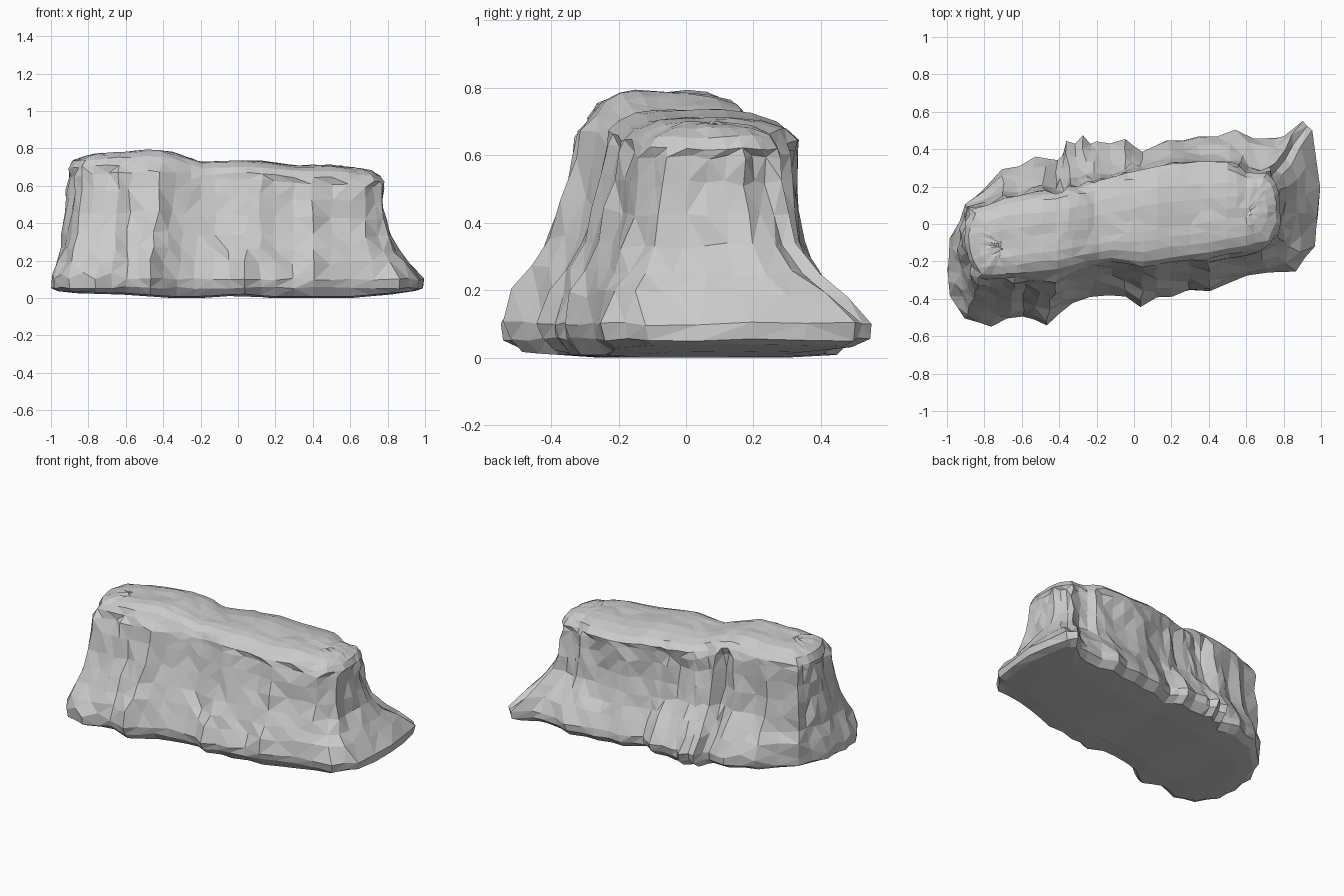
import bpy, bmesh, random
from mathutils import Vector

if "Cube" in bpy.data.objects:
    bpy.data.objects.remove(bpy.data.objects["Cube"])

random.seed(4)

# Foot outline (plan view, counterclockwise) and matching upper rim outline
FOOT = [(-.99, -.38), (-.90, -.51), (-.76, -.55), (-.60, -.49), (-.47, -.54), (-.33, -.42),
        (-.14, -.38), (.04, -.44), (.20, -.39), (.40, -.36), (.60, -.28), (.86, -.25),
        (.97, -.12), (1.0, .20), (.95, .50), (.90, .55), (.75, .46), (.54, .50), (.35, .47),
        (.18, .45), (.04, .38), (-.05, .45), (-.20, .44), (-.27, .47), (-.36, .44),
        (-.41, .34), (-.53, .36), (-.70, .29), (-.90, .10), (-.98, -.08), (-1.0, -.25)]
RIM = [(-.88, -.20), (-.83, -.29), (-.70, -.29), (-.57, -.28), (-.41, -.26), (-.25, -.22),
       (-.12, -.20), (.05, -.23), (.20, -.20), (.40, -.18), (.60, -.14), (.73, -.11),
       (.78, .0), (.78, .12), (.76, .22), (.71, .27), (.60, .27), (.50, .33), (.35, .33),
       (.20, .32), (.04, .29), (-.05, .27), (-.18, .23), (-.25, .20), (-.35, .18),
       (-.42, .16), (-.55, .16), (-.70, .13), (-.87, .08), (-.90, .0), (-.91, -.10)]

# Height of the crown and of the underside along x
CROWN = [(-1, .75), (-.85, .765), (-.62, .78), (-.45, .795), (-.35, .78), (-.2, .725),
         (.1, .735), (.3, .71), (.5, .71), (.62, .695), (.8, .68)]
UNDER = [(-1, .03), (-.6, .018), (-.35, 0), (-.2, 0), (.02, .015), (.18, 0), (.6, 0), (1, .035)]

# Wall levels: height, spread towards the foot on the front, spread on back and ends
WALL = [(.055, .95, .97), (.10, 1, 1), (.19, .84, .70), (.26, .64, .42),
        (.34, .46, .17), (.44, .28, .06), (.54, .15, -.01), (.62, .06, -.02)]
# Crown levels: inset towards the spine, drop below crown height
TOP = [(.0, .065), (.12, .03), (.38, .008), (.65, .0), (.88, .0)]


def sample(table, x):
    for (x0, z0), (x1, z1) in zip(table, table[1:]):
        if x <= x1:
            return z0 + (z1 - z0) * max(0, (x - x0) / (x1 - x0))
    return table[-1][1]


def double(points):
    out = []
    for i, p in enumerate(points):
        a, b = Vector(p), Vector(points[(i + 1) % len(points)])
        out += [a, (a + b) / 2]
    return out


def spine(p):
    x = max(-.7, min(.6, p.x))
    return Vector((x, -.02 + .14 * x))


foot, rim = double(FOOT), double(RIM)
n = len(foot)
# Gullies cut in the midpoints between the foot spurs
for i in range(1, n, 2):
    foot[i] = foot[i].lerp(rim[i], random.uniform(-.02, .14))
gully = [random.uniform(-.07, .07) for _ in range(n)]


def jitter(a):
    return Vector([random.uniform(-a, a) for _ in range(3)])


rings = []
# Underside
for shrink in (.45, .12):
    ring = []
    for p in foot:
        q = p.lerp(spine(p), shrink)
        ring.append(Vector((q.x, q.y, sample(UNDER, q.x) + (.008 if shrink < .2 else 0))))
    rings.append(ring)
# Flared walls
for k, (z, front, other) in enumerate(WALL):
    ring = []
    for i, (f, r) in enumerate(zip(foot, rim)):
        w = 1 if 1 < i < 22 else 0
        t = front * w + other * (1 - w)
        if f.x < -.8:
            t = max(t, front * .75)
        if 1 < k:
            t += gully[i] * (1 + k * .12)
        q = r.lerp(f, t)
        scale = 1 + (sample(CROWN, q.x) / .72 - 1) * z / .62
        spur = .03 if k == 1 and q.x < -.6 and i % 2 else 0
        ring.append(Vector((q.x, q.y, z * scale + spur)) + jitter(.012 if k > 1 else .006))
    rings.append(ring)
# Rounded crown
for inset, drop in TOP:
    ring = []
    for p in rim:
        q = p.lerp(spine(p), inset)
        ring.append(Vector((q.x, q.y, sample(CROWN, q.x) - drop)) + jitter(.005))
    rings.append(ring)

# Skin the rings
bm = bmesh.new()
verts = []
for ring in rings:
    verts.append([bm.verts.new((max(-1, min(1, v.x)), max(-.55, min(.55, v.y)), max(0, v.z)))
                  for v in ring])
for a, b in zip(verts, verts[1:]):
    for i in range(n):
        j = (i + 1) % n
        bm.faces.new((a[i], a[j], b[j], b[i]))
bm.faces.new(verts[0][::-1])
bm.faces.new(verts[-1])
bmesh.ops.triangulate(bm, faces=bm.faces[:], quad_method='SHORT_EDGE')
bmesh.ops.recalc_face_normals(bm, faces=bm.faces[:])

mesh = bpy.data.meshes.new("rock_plateau")
bm.to_mesh(mesh)
bm.free()
rock = bpy.data.objects.new("rock_plateau", mesh)
bpy.context.collection.objects.link(rock)
